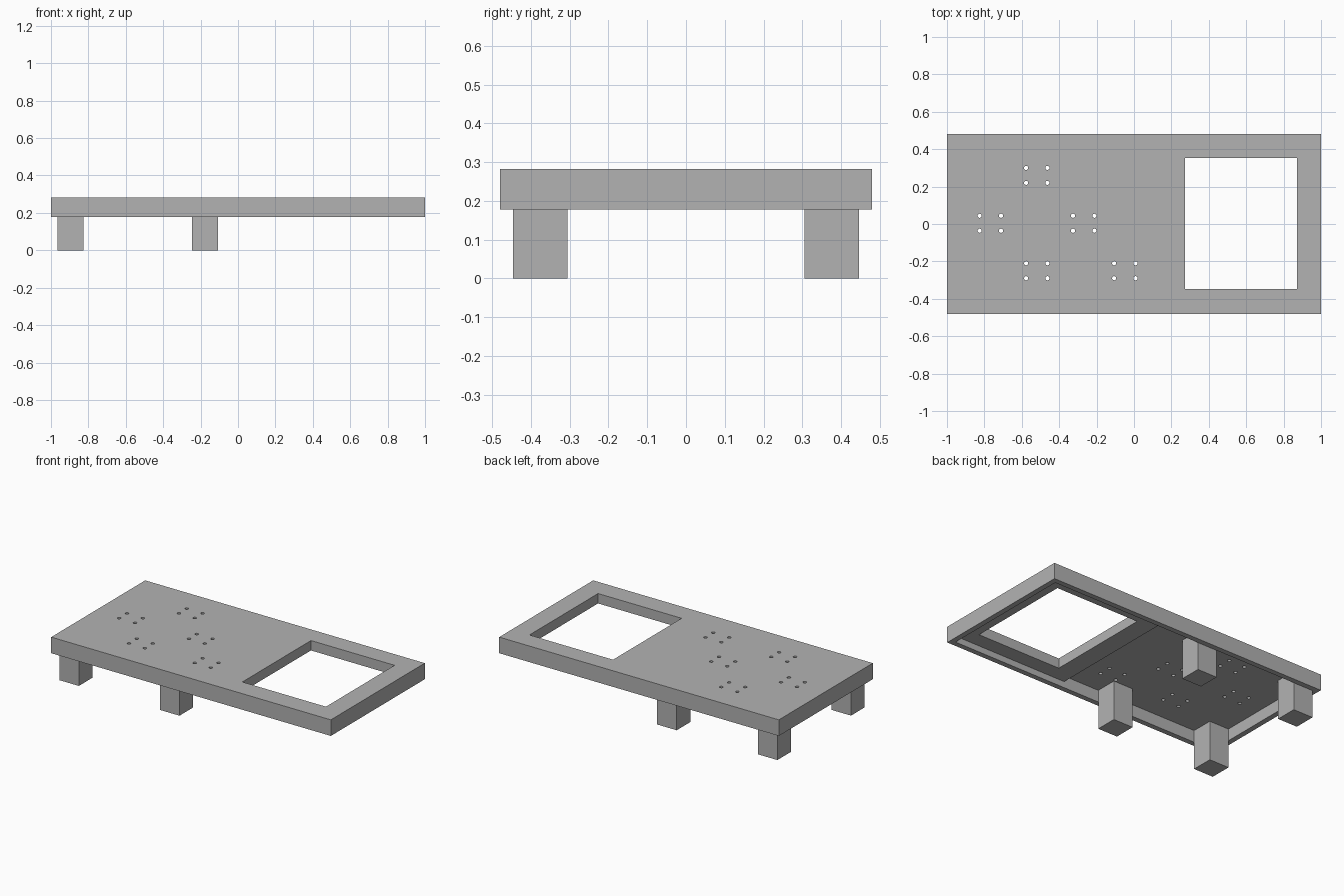
import bpy
import bmesh
from mathutils import Matrix, Vector

cube = bpy.data.objects.get("Cube")
if cube:
    bpy.data.objects.remove(cube, do_unlink=True)

# Single grey finish
GREY = (0.448, 0.448, 0.448, 1.0)
grey = bpy.data.materials.new("plain grey")
grey.use_nodes = True
grey.diffuse_color = GREY
grey.node_tree.nodes["Principled BSDF"].inputs["Base Color"].default_value = GREY

# Key dimensions
TOP, RIM_BOTTOM = 0.282, 0.178
PANEL_UNDER, FRAME_UNDER = 0.255, 0.218
HALF_Y, WALL, LEG = 0.48, 0.034, 0.14
IN_X, IN_Y = 1 - WALL, HALF_Y - WALL


def finish(name, bm):
    mesh = bpy.data.meshes.new(name)
    bm.to_mesh(mesh)
    bm.free()
    mesh.materials.append(grey)
    obj = bpy.data.objects.new(name, mesh)
    bpy.context.collection.objects.link(obj)
    return obj


def box(name, low, high):
    low, high = Vector(low), Vector(high)
    bm = bmesh.new()
    place = Matrix.Translation((low + high) / 2) @ Matrix.Diagonal((*(high - low), 1))
    bmesh.ops.create_cube(bm, size=1, matrix=place)
    return finish(name, bm)


def cut(target, cutter):
    cutter.hide_render = True
    mod = target.modifiers.new("cut", "BOOLEAN")
    mod.operation, mod.solver, mod.object = "DIFFERENCE", "EXACT", cutter
    bpy.context.view_layer.objects.active = target
    bpy.ops.object.modifier_apply(modifier=mod.name)
    bpy.data.objects.remove(cutter, do_unlink=True)


# Table top with a rim, hollow below, thicker around the window
table_top = box("table_top", (-1, -HALF_Y, RIM_BOTTOM), (1, HALF_Y, TOP))
cut(table_top, box("frame_recess", (0.1, -IN_Y, 0), (IN_X, IN_Y, FRAME_UNDER)))
cut(table_top, box("panel_recess", (-IN_X, -IN_Y, 0), (0.15, IN_Y, PANEL_UNDER)))
cut(table_top, box("window_cutter", (0.274, -0.347, 0), (0.872, 0.354, 1)))

# Groups of four drilled holes
bm = bmesh.new()
for cx, cy in [(-0.52, 0.26), (-0.768, 0.004), (-0.269, 0.004), (-0.52, -0.25), (-0.049, -0.25)]:
    for sx in (-1, 1):
        for sy in (-1, 1):
            spot = Matrix.Translation((cx + sx * 0.057, cy + sy * 0.04, TOP))
            bmesh.ops.create_cone(bm, cap_ends=True, segments=24, radius1=0.011,
                                  radius2=0.011, depth=0.2, matrix=spot)
cut(table_top, finish("hole_cutter", bm))

# Four square legs reaching up to the panel
for row, x in (("outer", -IN_X), ("middle", -0.246)):
    for side, y in (("front", -IN_Y), ("back", IN_Y - LEG)):
        box(f"{side}_{row}_leg", (x, y, 0), (x + LEG, y + LEG, PANEL_UNDER))
